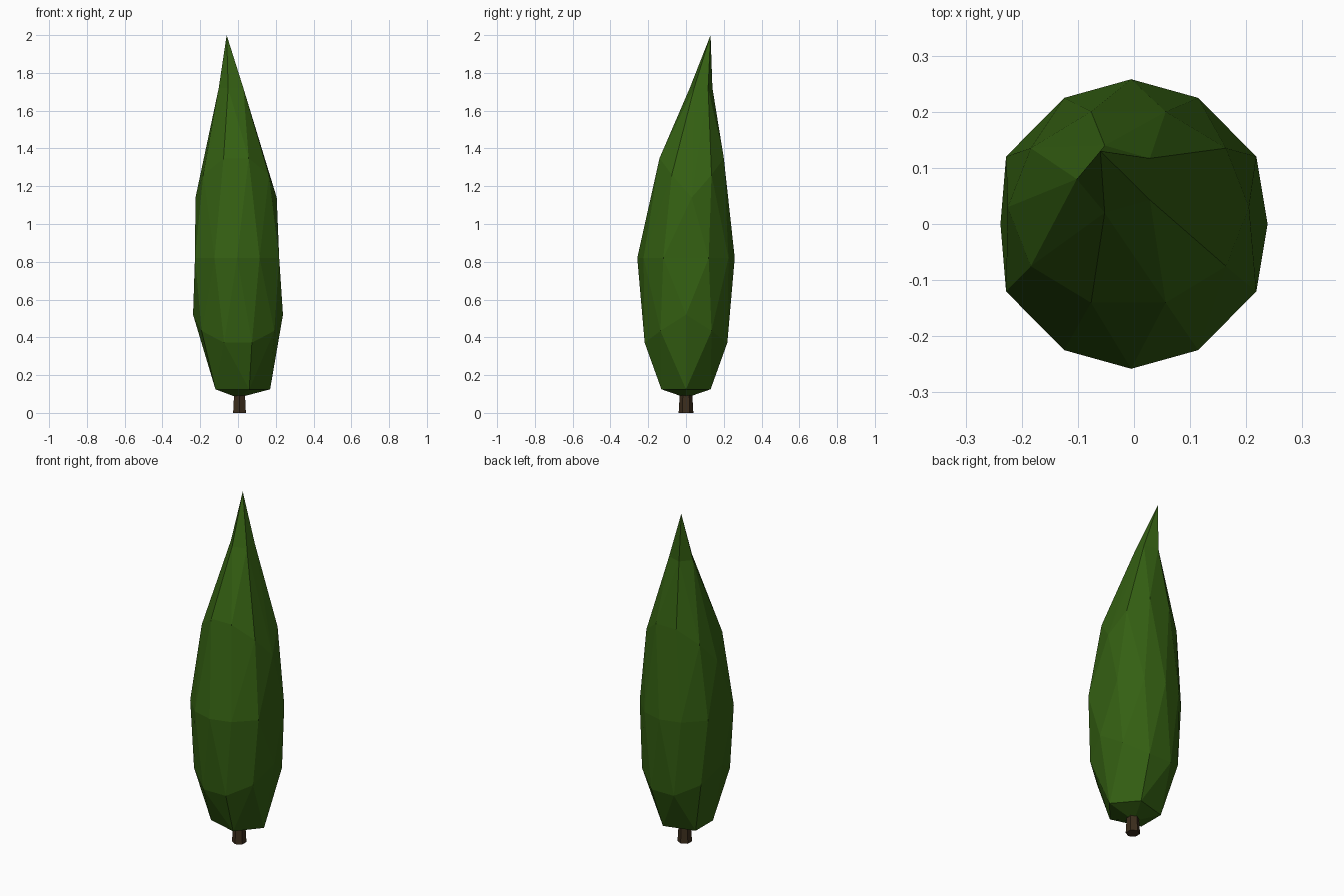
import bpy, bmesh
from mathutils import Matrix

cube = bpy.data.objects.get("Cube")
if cube:
    bpy.data.objects.remove(cube)


def material(name, color):
    m = bpy.data.materials.new(name)
    m.use_nodes = True
    m.diffuse_color = (*color, 1)
    m.node_tree.nodes["Principled BSDF"].inputs["Base Color"].default_value = (*color, 1)
    return m


def finish(name, bm, mat):
    bmesh.ops.recalc_face_normals(bm, faces=bm.faces)
    mesh = bpy.data.meshes.new(name)
    bm.to_mesh(mesh)
    bm.free()
    mesh.materials.append(mat)
    ob = bpy.data.objects.new(name, mesh)
    bpy.context.collection.objects.link(ob)
    return ob


def power(v, p):
    return abs(v) ** p * (1 if v > 0 else -1)


# Foliage rings, by level of the unit icosphere:
# level limit, height, height shift towards the sides, centre x, y, radius x, y
RINGS = [
    (-0.95, 0.08, 0, 0, 0, 0, 0),
    (-0.70, 0.125, 0, 0.01, 0, 0.16, 0.137),
    (-0.20, 0.37, 0.15, 0, 0, 0.238, 0.23),
    (0.20, 0.82, 0, -0.005, 0, 0.238, 0.258),
    (0.70, 1.35, -0.21, -0.01, 0.03, 0.215, 0.179),
    (0.95, 1.72, 0, -0.03, 0.08, 0.072, 0.063),
    (2.00, 2.0, 0, -0.06, 0.13, 0, 0),
]

# Foliage: a faceted ball drawn out to a leaning tip
bm = bmesh.new()
bmesh.ops.create_icosphere(bm, subdivisions=2, radius=1)
for v in bm.verts:
    level, height, shift, cx, cy, rx, ry = next(r for r in RINGS if v.co.z < r[0])
    flat = v.co.xy
    c, s = (-flat.normalized()) if flat.length > 0.01 else (0, 0)
    if abs(v.co.z) < 0.2:  # widest ring is a little boxy
        c, s = power(c, 1.3), power(s, 0.65)
    v.co = (cx + rx * c, cy + ry * s, height + shift * c ** 4)
finish("foliage", bm, material("dark leaf green", (0.034, 0.115, 0.006)))

# Trunk: a short hexagonal post
bm = bmesh.new()
bmesh.ops.create_cone(bm, cap_ends=True, segments=6, radius1=0.039, radius2=0.032,
                      depth=0.12, matrix=Matrix.Translation((0.008, 0, 0.06)))
finish("trunk", bm, material("bark brown", (0.045, 0.027, 0.012)))
